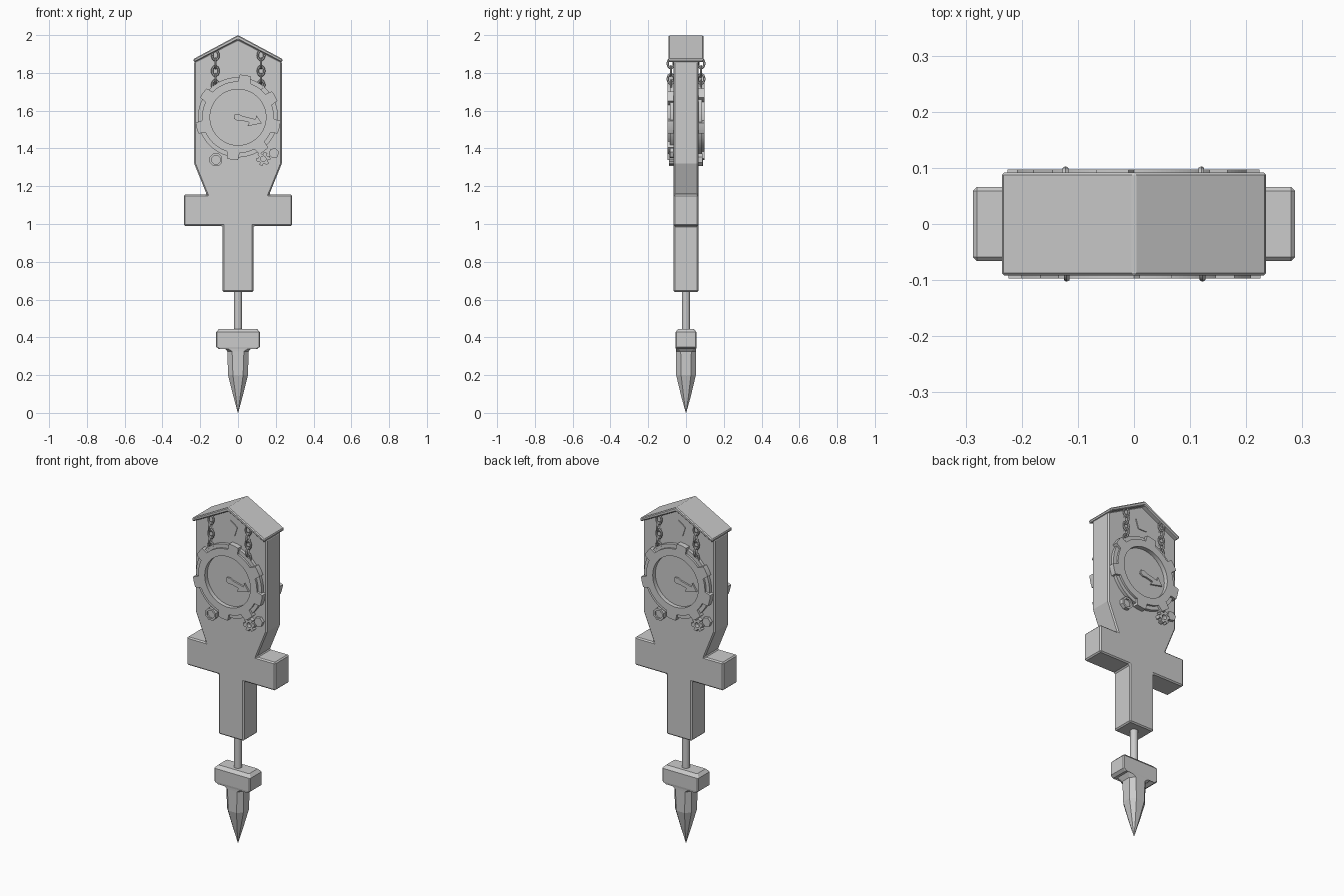
import bpy, bmesh
from math import sin, cos, pi, radians
from mathutils import Matrix, Vector

if "Cube" in bpy.data.objects:
    bpy.data.objects.remove(bpy.data.objects["Cube"])


def new_object(name, bm, bevel=0.0, smooth=False):
    bmesh.ops.recalc_face_normals(bm, faces=bm.faces)
    me = bpy.data.meshes.new(name)
    bm.to_mesh(me)
    bm.free()
    ob = bpy.data.objects.new(name, me)
    bpy.context.collection.objects.link(ob)
    if bevel:
        m = ob.modifiers.new("bevel", 'BEVEL')
        m.width = bevel
        m.segments = 1
        m.limit_method = 'ANGLE'
    if smooth:
        bpy.ops.object.select_all(action='DESELECT')
        ob.select_set(True)
        bpy.context.view_layer.objects.active = ob
        bpy.ops.object.shade_smooth_by_angle(angle=radians(30))
    return ob


def bridge(bm, a, b):
    n = len(a)
    for i in range(n):
        bm.faces.new((a[i], a[(i + 1) % n], b[(i + 1) % n], b[i]))


def prism(name, outline, y0, y1, hole=None, bevel=0.0):
    """Extrude an (x, z) outline along y, optionally with a matching hole outline."""
    bm = bmesh.new()
    ring = lambda pts, y: [bm.verts.new((x, y, z)) for x, z in pts]
    a, b = ring(outline, y0), ring(outline, y1)
    bridge(bm, a, b)
    if hole:
        c, d = ring(hole, y0), ring(hole, y1)
        bridge(bm, c, d)
        bridge(bm, a, c)
        bridge(bm, b, d)
    else:
        bm.faces.new(a)
        bm.faces.new(b)
    return new_object(name, bm, bevel)


def polar(cx, cz, radius, n, start=0.0):
    r = radius if callable(radius) else (lambda a: radius)
    return [(cx + r(a) * cos(radians(a)), cz + r(a) * sin(radians(a)))
            for a in (start + 360 * i / n for i in range(n))]


def toothed(base, tip, angles, half):
    near = lambda a, t: abs((a - t + 180) % 360 - 180) <= half
    return lambda a: tip if any(near(a, t) for t in angles) else base


def mirror_x(pts):
    return pts + [(-x, z) for x, z in reversed(pts) if x > 0]


# One-piece wooden body: case, crossbar and grip
prism("body", mirror_x([(0, 1.98), (.232, 1.86), (.232, 1.32), (.165, 1.155), (.287, 1.155),
                        (.287, .99), (.082, .99), (.082, .64)]), -.066, .066, bevel=.007)

# Gabled roof
prism("roof", [(0, 2), (.237, 1.873), (.232, 1.855), (0, 1.975), (-.232, 1.855), (-.237, 1.873)],
      -.092, .092, bevel=.005)

# Rod
bm = bmesh.new()
bmesh.ops.create_cone(bm, cap_ends=True, segments=16, radius1=.022, radius2=.022, depth=.24,
                      matrix=Matrix.Translation((0, 0, .54)))
new_object("rod", bm, smooth=True)

# Spike: lofted chamfered rectangles (z, half width, half depth, chamfer)
bm = bmesh.new()
last = None
for z, hx, hy, c in [(.445, .1, .04, .006), (.427, .117, .056, .006), (.35, .117, .056, .006),
                     (.338, .1, .054, .006), (.348, .075, .054, .01), (.325, .056, .053, .025),
                     (.2, .053, .052, .026), (.09, .025, .026, .013), (0, .001, .001, .0005)]:
    q = [(hx, hy - c), (hx - c, hy), (c - hx, hy), (-hx, hy - c),
         (-hx, c - hy), (c - hx, -hy), (hx - c, -hy), (hx, c - hy)]
    ring = [bm.verts.new((x, y, z)) for x, y in q]
    if last:
        bridge(bm, last, ring)
    else:
        bm.faces.new(ring)
    last = ring
bm.faces.new(last)
new_object("spike", bm)

# Relief ornaments on the front
relief = []
CZ = 1.565
N = 144
TEETH = [80, 30, -14, -53, -97, -165, 145]
hole = polar(0, CZ, .148, N)
relief.append(prism("gear", polar(0, CZ, toothed(.19, .226, TEETH, 9), N), -.06, -.097, hole))
relief.append(prism("gear_rim", polar(0, CZ, .212, N), -.06, -.085, polar(0, CZ, .17, N)))
relief.append(prism("dial", polar(0, CZ, .15, 48), -.06, -.072))

# Clock hand
hand = [(-.02, -.012), (.0, -.018), (.02, -.012), (.065, -.012), (.06, -.034), (.13, 0),
        (.092, .034), (.092, .012), (.02, .012), (0, .018), (-.02, .012)]
t = radians(-14)
relief.append(prism("clock_hand", [(x * cos(t) - z * sin(t), CZ + x * sin(t) + z * cos(t))
                                   for x, z in hand], -.068, -.082))

# Pentagon plaque
relief.append(prism("pentagon_plaque", polar(0, 1.87, .047, 5, 90), -.06, -.071))

# Small cogs and nuts below the dial
relief.append(prism("nut", polar(-.117, 1.34, .036, 8, 22.5), -.06, -.088,
                    polar(-.117, 1.34, .024, 8, 22.5)))
relief.append(prism("nut_core", polar(-.117, 1.34, .025, 8, 22.5), -.06, -.078))
relief.append(prism("small_cog", polar(.134, 1.345, toothed(.026, .037, range(10, 370, 60), 15), 72),
                    -.06, -.09, polar(.134, 1.345, .014, 72)))
relief.append(prism("small_nut", polar(.19, 1.375, .028, 6, 10), -.06, -.084))


# Hanging chains of alternating oval links
def chain(name, x):
    bm = bmesh.new()
    for i, z in enumerate((1.893, 1.85, 1.81, 1.768, 1.735)):
        rings = []
        for k in range(16):
            u = 2 * pi * k / 16
            d = Vector((cos(u), 0, sin(u)))
            c = Vector((.017 * cos(u), 0, .025 * sin(u)))
            pts = []
            for j in range(6):
                v = 2 * pi * j / 6
                p = c + .006 * (cos(v) * d + sin(v) * Vector((0, 1, 0)))
                if i % 2:
                    p.x, p.y = p.y, p.x
                pts.append(bm.verts.new(p + Vector((x, -.08, z))))
            rings.append(pts)
        for k in range(16):
            bridge(bm, rings[k], rings[(k + 1) % 16])
    return new_object(name, bm, smooth=True)


relief += [chain("chain_left", -.12), chain("chain_right", .122)]

# Same ornaments turned round onto the back
for ob in relief:
    back = ob.copy()
    back.name = "back_" + ob.name
    back.rotation_euler = (0, 0, pi)
    bpy.context.collection.objects.link(back)
